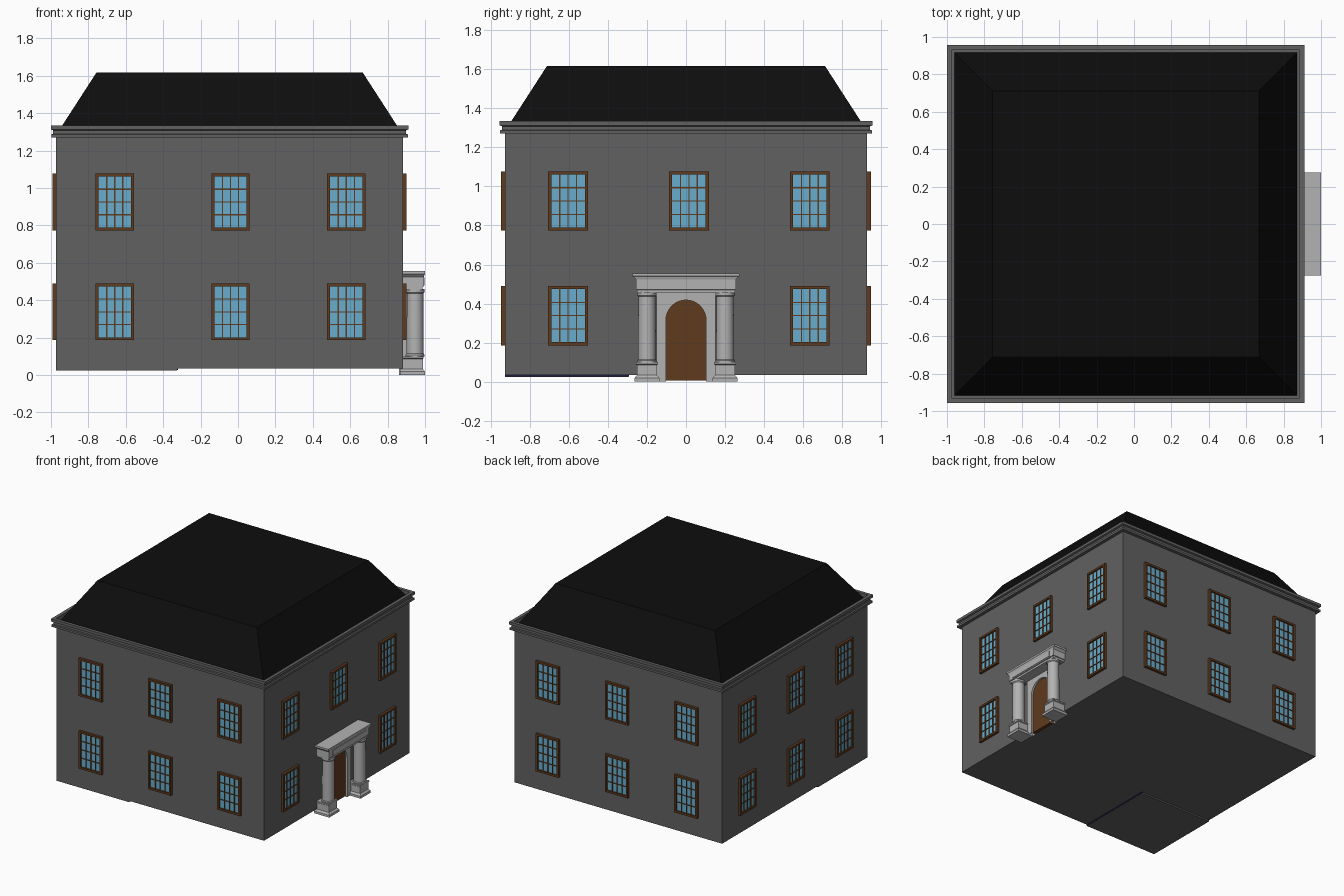
import bpy, bmesh, math
from mathutils import Matrix

if "Cube" in bpy.data.objects:
    bpy.data.objects.remove(bpy.data.objects["Cube"])

CX, HALF = -0.045, 0.927          # house centre in x, half width of the walls


def material(name, rgb):
    m = bpy.data.materials.new(name)
    m.diffuse_color = (*rgb, 1)
    m.use_nodes = True
    m.node_tree.nodes["Principled BSDF"].inputs["Base Color"].default_value = m.diffuse_color
    return m


STONE = material("dark_stone", (0.12, 0.12, 0.12))
ROOF = material("black_slate", (0.004, 0.004, 0.004))
WOOD = material("brown_wood", (0.115, 0.043, 0.013))
GLASS = material("blue_glass", (0.14, 0.42, 0.62))
NAVY = material("navy_slab", (0.01, 0.01, 0.05))
PALE = material("pale_stone", (0.45, 0.45, 0.45))


def finish(name, bm, mat):
    bmesh.ops.recalc_face_normals(bm, faces=bm.faces)
    me = bpy.data.meshes.new(name)
    bm.to_mesh(me)
    bm.free()
    me.materials.append(mat)
    ob = bpy.data.objects.new(name, me)
    bpy.context.collection.objects.link(ob)
    return ob


def add_box(bm, x0, x1, y0, y1, z0, z1):
    mat = Matrix.Translation(((x0 + x1) / 2, (y0 + y1) / 2, (z0 + z1) / 2)) @ \
        Matrix.Diagonal((x1 - x0, y1 - y0, z1 - z0, 1))
    bmesh.ops.create_cube(bm, size=1, matrix=mat)


def box(name, mat, *dims):
    bm = bmesh.new()
    add_box(bm, *dims)
    return finish(name, bm, mat)


def stack(bm, loops, cap=True):
    """Skin a list of point loops, each with the same number of points."""
    rings = [[bm.verts.new(p) for p in loop] for loop in loops]
    n = len(rings[0])
    for a, b in zip(rings, rings[1:]):
        for i in range(n):
            bm.faces.new((a[i], a[(i + 1) % n], b[(i + 1) % n], b[i]))
    if cap:
        bm.faces.new(rings[0][::-1])
        bm.faces.new(rings[-1])


def rect(x0, x1, y0, y1, z):
    return [(x0, y0, z), (x1, y0, z), (x1, y1, z), (x0, y1, z)]


def square(h, z):
    return rect(CX - h, CX + h, -h, h, z)


# Walls, with the slab under one corner
box("walls", STONE, CX - HALF, CX + HALF, -HALF, HALF, 0.035, 1.30)
box("corner_slab", STONE, CX - HALF, -0.325, -HALF, -0.295, 0.024, 0.036)
box("corner_slab_edge", NAVY, -0.33, -0.322, -HALF, -0.292, 0.026, 0.036)

# Stepped cornice with gutter
bm = bmesh.new()
stack(bm, [square(h, z) for h, z in (
    (0.92, 1.27), (0.953, 1.27), (0.953, 1.287), (0.943, 1.29), (0.943, 1.308),
    (0.956, 1.313), (0.956, 1.335), (0.93, 1.335), (0.93, 1.302), (0.90, 1.302))], cap=False)
finish("cornice", bm, STONE)

# Flat-topped hipped roof
bm = bmesh.new()
stack(bm, [square(0.917, 1.30), square(0.712, 1.617)])
finish("roof", bm, ROOF)

# Window meshes: outward is -y, wall plane is y = 0
W, H, F, BAR = 0.102, 0.152, 0.016, 0.003
bm = bmesh.new()
for s in (-1, 1):
    xs, zs = sorted((s * W, s * (W - F))), sorted((s * H, s * (H - F)))
    add_box(bm, *xs, -0.02, 0.005, -H, H)
    add_box(bm, -W + F, W - F, -0.02, 0.005, *zs)
for k in (-1, 0, 1):
    x, z = k * (W - F) / 2, k * (H - F) / 2
    add_box(bm, x - BAR, x + BAR, -0.013, 0, -H + F, H - F)
    add_box(bm, -W + F, W - F, -0.0125, 0, z - BAR, z + BAR)
frame = finish("window_frame", bm, WOOD)
glass = box("window_glass", GLASS, -W + F, W - F, -0.007, 0.003, -H + F, H - F)
frame_mesh, glass_mesh = frame.data, glass.data
bpy.data.objects.remove(frame)
bpy.data.objects.remove(glass)

# Three by two windows per side; the door replaces one on the right
for side, turn, shift in (("front", 0, 0.005), ("right", 90, 0.015),
                          ("back", 180, -0.005), ("left", -90, 0)):
    rot = Matrix.Rotation(math.radians(turn), 4, 'Z')
    for col in (-1, 0, 1):
        for zc in (0.338, 0.925):
            if side == "right" and col == 0 and zc < 0.5:
                continue
            place = Matrix.Translation((CX, 0, 0)) @ rot @ \
                Matrix.Translation((col * 0.619 + shift, -HALF, zc))
            for part, me in (("frame", frame_mesh), ("glass", glass_mesh)):
                ob = bpy.data.objects.new(f"{side}_window_{part}", me)
                bpy.context.collection.objects.link(ob)
                ob.matrix_world = place

# Arched door and its surround
WALL = CX + HALF
SPRING, R = 0.315, 0.103
arch = [(R * math.cos(math.pi * i / 16), SPRING + R * math.sin(math.pi * i / 16))
        for i in range(17)]
outline = [(R, 0.005)] + arch + [(-R, 0.005)]
bm = bmesh.new()
stack(bm, [[(x, y, z) for y, z in outline] for x in (WALL - 0.02, WALL + 0.006)])
finish("door", bm, WOOD)

outer = [(0.15, 0.0)] + [(0.15 - 0.3 * i / 16, 0.47) for i in range(17)] + [(-0.15, 0.0)]
inner = [(R, 0.0)] + arch + [(-R, 0.0)]
bm = bmesh.new()
x0, x1 = WALL - 0.02, WALL + 0.022
rings = [[bm.verts.new((x, y, z)) for y, z in pts]
         for pts, x in ((outer, x0), (outer, x1), (inner, x1), (inner, x0))]
for a, b in zip(rings, rings[1:] + rings[:1]):
    for i in range(len(a) - 1):
        bm.faces.new((a[i], a[i + 1], b[i + 1], b[i]))
finish("door_surround", bm, PALE)

# Pedestals and round columns
COLX, COLY, SEG = 0.947, 0.2, 24
for s, label in ((-1, "near"), (1, "far")):
    y = s * COLY
    bm = bmesh.new()
    stack(bm, [rect(0.865 + t / 3, 1.0 - t, y - 0.064 + t, y + 0.064 - t, z) for t, z in (
        (0, 0), (0, 0.018), (0.012, 0.033), (0.012, 0.086), (0.007, 0.09), (0.007, 0.1))])
    finish(f"{label}_pedestal", bm, PALE)
    bm = bmesh.new()
    stack(bm, [[(COLX + r * math.cos(2 * math.pi * i / SEG),
                 y + r * math.sin(2 * math.pi * i / SEG), z) for i in range(SEG)]
               for r, z in ((0.051, 0.1), (0.051, 0.108), (0.046, 0.114), (0.044, 0.435),
                            (0.05, 0.442), (0.05, 0.46))])
    col = finish(f"{label}_column", bm, PALE)
    bpy.ops.object.select_all(action='DESELECT')
    col.select_set(True)
    bpy.context.view_layer.objects.active = col
    bpy.ops.object.shade_smooth_by_angle(angle=math.radians(35))

# Entablature with moulded cap and raised panel
bm = bmesh.new()
stack(bm, [rect(0.865, x, -y, y, z) for x, y, z in (
    (0.987, 0.25, 0.455), (0.987, 0.25, 0.47), (0.993, 0.256, 0.472), (0.993, 0.256, 0.524),
    (0.997, 0.268, 0.537), (1.0, 0.275, 0.54), (1.0, 0.275, 0.555))])
finish("entablature", bm, PALE)
box("entablature_panel", PALE, 0.98, 0.997, -0.212, 0.212, 0.48, 0.522)
